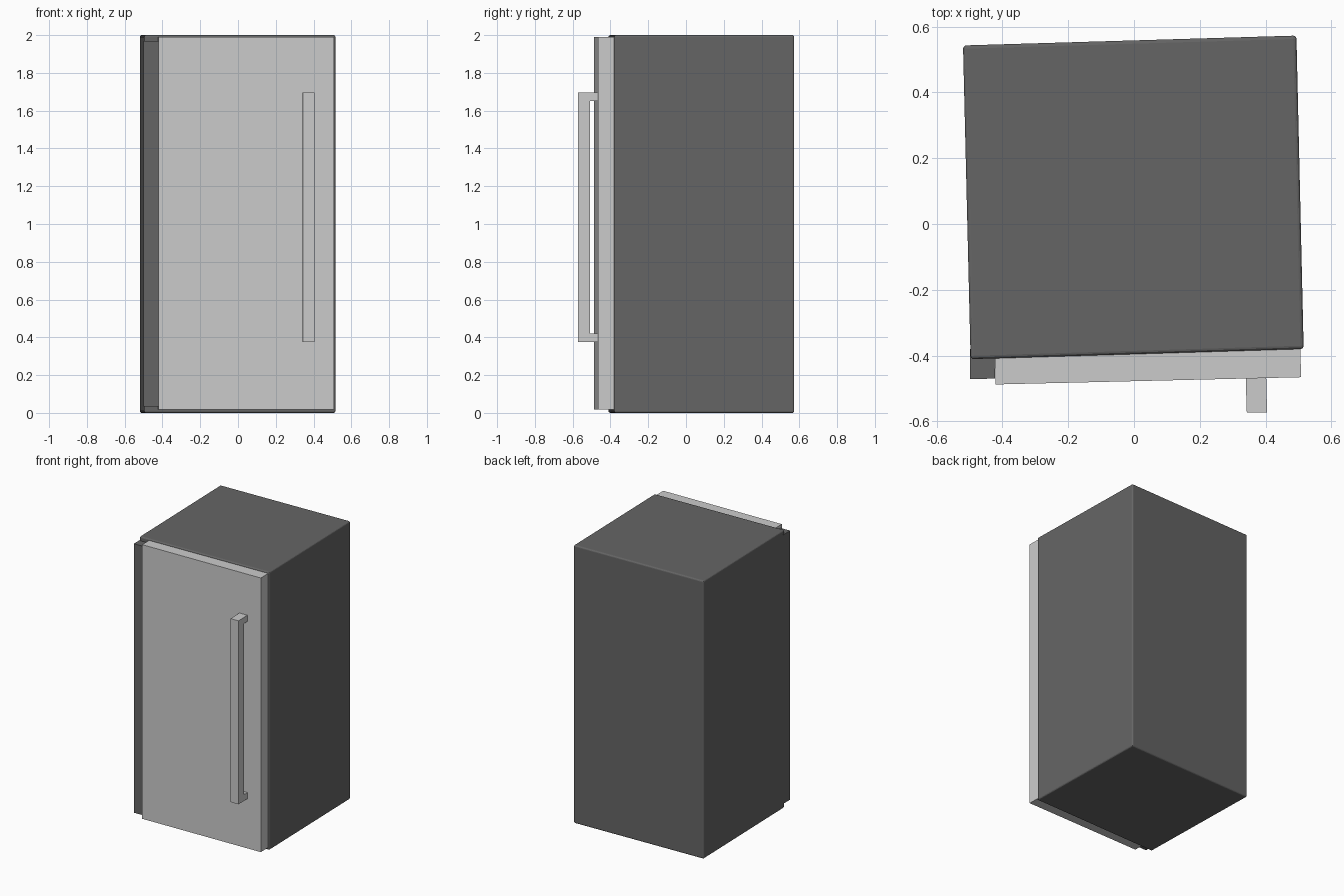
import bpy, bmesh

if "Cube" in bpy.data.objects:
    bpy.data.objects.remove(bpy.data.objects["Cube"])

def material(name, v):
    m = bpy.data.materials.new(name)
    m.diffuse_color = (v, v, v, 1)
    m.use_nodes = True
    m.node_tree.nodes["Principled BSDF"].inputs["Base Color"].default_value = m.diffuse_color
    return m

dark = material("dark_grey", 0.13)

def prism(name, plan, z0, z1, bevel=0.0, mat=None):
    """Upright block over a four-cornered plan outline."""
    bm = bmesh.new()
    base = bm.faces.new([bm.verts.new((x, y, z0)) for x, y in plan])
    top = bmesh.ops.extrude_face_region(bm, geom=[base])["geom"]
    bmesh.ops.translate(bm, vec=(0, 0, z1 - z0),
                        verts=[v for v in top if isinstance(v, bmesh.types.BMVert)])
    bmesh.ops.recalc_face_normals(bm, faces=bm.faces)
    me = bpy.data.meshes.new(name)
    bm.to_mesh(me)
    bm.free()
    ob = bpy.data.objects.new(name, me)
    bpy.context.collection.objects.link(ob)
    if mat:
        me.materials.append(mat)
    if bevel:
        mod = ob.modifiers.new("rounded_edges", "BEVEL")
        mod.width = bevel
        mod.segments = 3
    return ob

# Cabinet, turned very slightly
prism("cabinet", [(-0.497, -0.411), (0.516, -0.38), (0.494, 0.573), (-0.52, 0.543)],
      0, 2, 0.01, dark)

# Hinge post left of the door
prism("hinge_post", [(-0.499, -0.472), (-0.422, -0.47), (-0.424, -0.38), (-0.499, -0.38)],
      0.035, 1.97, 0, dark)

# Door panel
prism("door", [(-0.421, -0.488), (0.508, -0.466), (0.506, -0.37), (-0.423, -0.39)],
      0.018, 1.99)

# Handle: grip with a bracket at each end
prism("handle_grip", [(0.343, -0.573), (0.405, -0.573), (0.403, -0.508), (0.341, -0.508)],
      0.375, 1.695)
for end, z in (("lower", 0.375), ("upper", 1.65)):
    prism(f"handle_bracket_{end}",
          [(0.341, -0.508), (0.403, -0.508), (0.402, -0.46), (0.340, -0.46)],
          z, z + 0.045)
